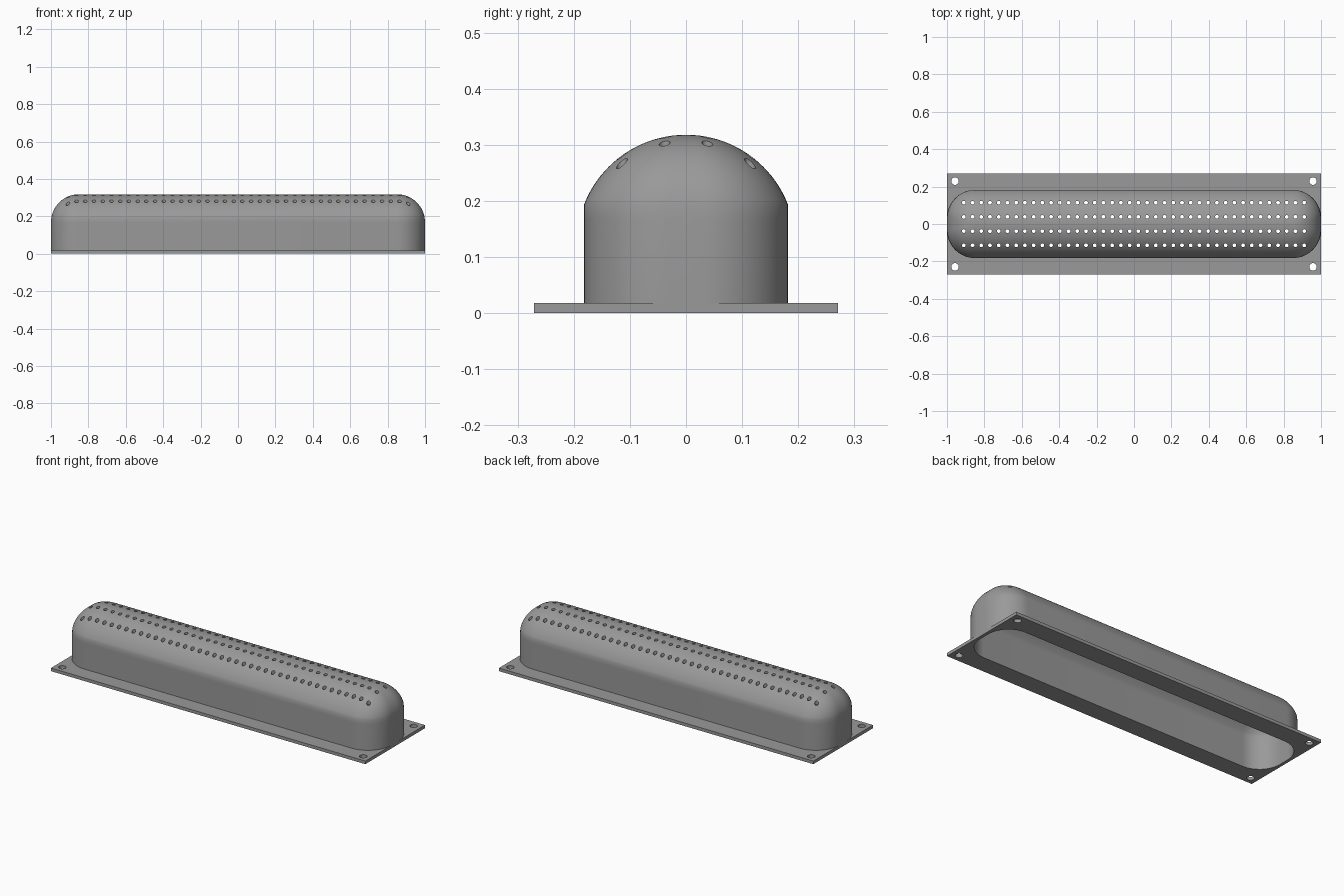
import bpy, bmesh, math

if "Cube" in bpy.data.objects:
    bpy.data.objects.remove(bpy.data.objects["Cube"])

WALL = 0.018          # shell and flange thickness
END_X = 0.85          # where the rounded ends begin
FLAT = 0.032          # half width of the flat strip on each end


def mesh_object(name, bm):
    bmesh.ops.recalc_face_normals(bm, faces=bm.faces)
    me = bpy.data.meshes.new(name)
    bm.to_mesh(me)
    bm.free()
    ob = bpy.data.objects.new(name, me)
    bpy.context.collection.objects.link(ob)
    return ob


def plan_ring(w, length, z, r, n=14):
    """Long outline with rounded ends: half width w, end bulge length."""
    right = []
    for s in (-1, 1):
        for i in range(n + 1):
            a = math.pi / 2 * (i / n if s < 0 else 1 - i / n)
            y = s * (FLAT + r * math.cos(a)) / (FLAT + r) * w
            right.append((END_X + length * math.sin(a), y, z))
    return right + [(-x, -y, z) for x, y, z in right]


def dome_solid(name, inset, bottom):
    """Straight walls topped by a circular arc, with rounded-over ends."""
    r, w, big, cz, ez = 0.15 - inset, 0.182 - inset, 0.195 - inset, 0.123, 0.168
    rings = [plan_ring(w, r, bottom, r), plan_ring(w, r, ez, r)]
    start, steps = math.asin(w / big), 20
    for k in range(steps + 1):
        a = start * (1 - k / steps)
        z = cz + big * math.cos(a)
        length = math.sqrt(max(0, r * r - (z - ez) ** 2))
        rings.append(plan_ring(big * math.sin(a), length, z, r))
    bm = bmesh.new()
    loops = [[bm.verts.new(p) for p in ring] for ring in rings]
    m = len(loops[0])
    for lo, hi in zip(loops, loops[1:]):
        for i in range(m):
            j = (i + 1) % m
            bm.faces.new((lo[i], lo[j], hi[j], hi[i]))
    bm.faces.new(loops[0][::-1])
    bmesh.ops.remove_doubles(bm, verts=bm.verts, dist=1e-5)
    return mesh_object(name, bm)


def drill_set(name, points, radius, z0, z1, sides):
    bm = bmesh.new()
    for x, y in points:
        v = [[bm.verts.new((x + radius * math.cos(2 * math.pi * i / sides),
                            y + radius * math.sin(2 * math.pi * i / sides), z))
              for i in range(sides)] for z in (z0, z1)]
        for i in range(sides):
            j = (i + 1) % sides
            bm.faces.new((v[0][i], v[0][j], v[1][j], v[1][i]))
        bm.faces.new(v[0][::-1])
        bm.faces.new(v[1])
    return mesh_object(name, bm)


def combine(ob, other, operation):
    mod = ob.modifiers.new(operation.lower(), 'BOOLEAN')
    mod.operation, mod.object, mod.solver = operation, other, 'EXACT'
    bpy.context.view_layer.objects.active = ob
    bpy.ops.object.modifier_apply(modifier=mod.name)
    bpy.data.objects.remove(other)


# Flange plate
bm = bmesh.new()
bmesh.ops.create_cube(bm, size=1)
for v in bm.verts:
    v.co = (v.co.x * 2, v.co.y * 0.542, (v.co.z + 0.5) * WALL)
cover = mesh_object("vent_cover", bm)

# Domed body joined to the flange, then hollowed from below
combine(cover, dome_solid("dome_body", 0, 0.009), 'UNION')
combine(cover, dome_solid("dome_cavity", WALL, -0.05), 'DIFFERENCE')

# Four rows of vent holes through the top
vents = [(-0.91 + 1.82 * i / 39, y) for i in range(40)
         for y in (-0.114, -0.038, 0.038, 0.114)]
combine(cover, drill_set("vent_holes", vents, 0.01, 0.1, 0.5, 16), 'DIFFERENCE')

# Mounting holes in the flange corners
mounts = [(sx * 0.957, sy * 0.229) for sx in (-1, 1) for sy in (-1, 1)]
combine(cover, drill_set("mount_holes", mounts, 0.02, -0.1, 0.1, 24), 'DIFFERENCE')

# Grey finish
grey = bpy.data.materials.new("grey")
grey.diffuse_color = (0.32, 0.32, 0.32, 1)
grey.use_nodes = True
grey.node_tree.nodes["Principled BSDF"].inputs["Base Color"].default_value = grey.diffuse_color
cover.data.materials.clear()
cover.data.materials.append(grey)
for p in cover.data.polygons:
    p.material_index = 0

bpy.ops.object.select_all(action='DESELECT')
cover.select_set(True)
bpy.context.view_layer.objects.active = cover
bpy.ops.object.shade_smooth_by_angle(angle=math.radians(30))
